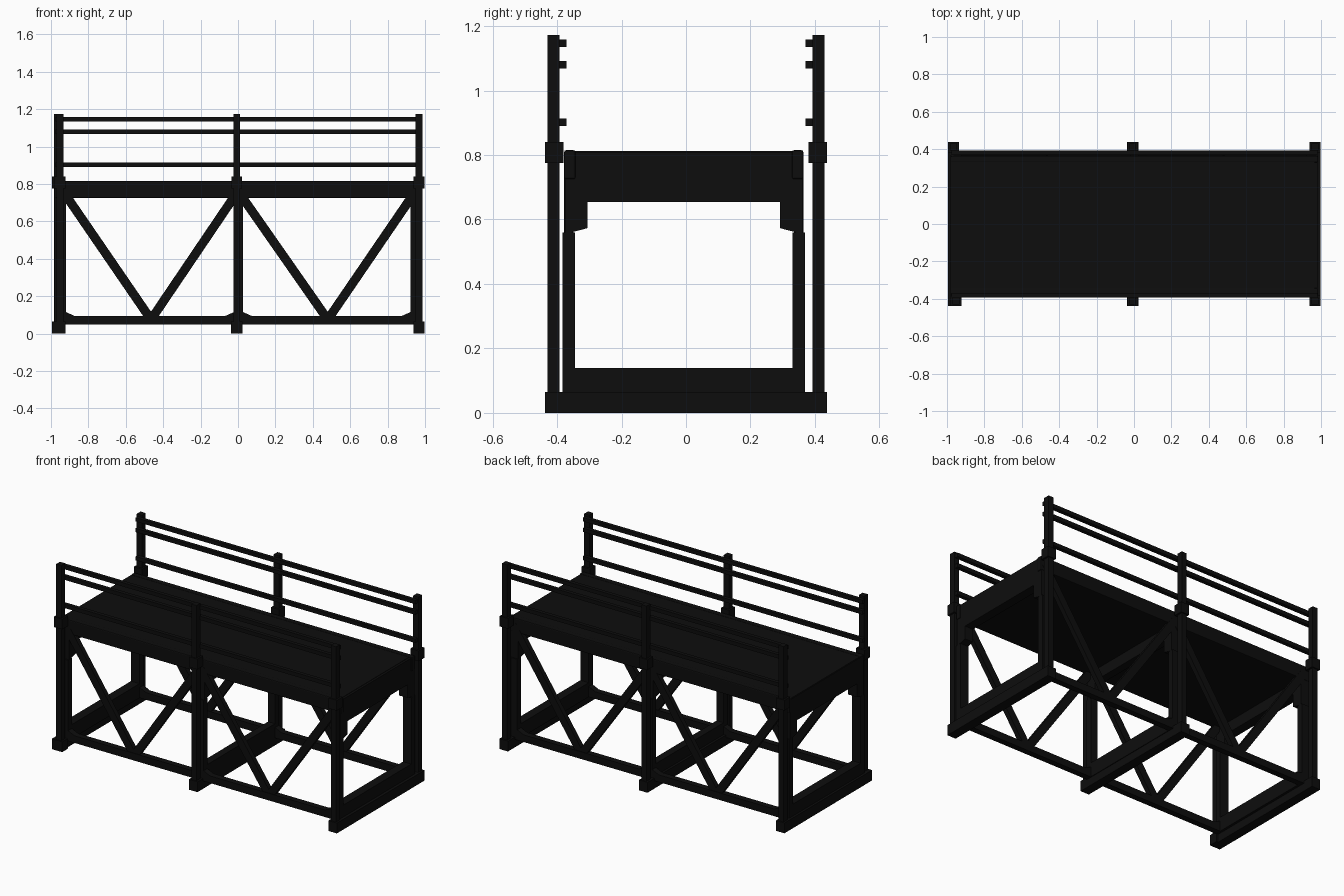
import bpy, bmesh, math
from mathutils import Vector

if "Cube" in bpy.data.objects:
    bpy.data.objects.remove(bpy.data.objects["Cube"])

black = bpy.data.materials.new("black_paint")
black.diffuse_color = (0.004, 0.004, 0.004, 1)
black.use_nodes = True
black.node_tree.nodes["Principled BSDF"].inputs["Base Color"].default_value = black.diffuse_color


def finish(name, bm):
    bmesh.ops.recalc_face_normals(bm, faces=bm.faces)
    me = bpy.data.meshes.new(name)
    bm.to_mesh(me)
    bm.free()
    ob = bpy.data.objects.new(name, me)
    bpy.context.collection.objects.link(ob)
    me.materials.append(black)
    return ob


def box(name, x, y, z):
    """Box from (min, max) pairs."""
    bm = bmesh.new()
    bmesh.ops.create_cube(bm, size=1)
    for v in bm.verts:
        v.co = Vector([(r[0] + r[1]) / 2 + c * (r[1] - r[0])
                       for r, c in zip((x, y, z), v.co)])
    return finish(name, bm)


def prism(name, pts, lo, hi, axis):
    """Extrude a 2D outline along x (outline in yz) or y (outline in xz)."""
    bm = bmesh.new()
    def put(p, d):
        return (d, p[0], p[1]) if axis == "x" else (p[0], d, p[1])
    f = bm.faces.new([bm.verts.new(put(p, lo)) for p in pts])
    ext = bmesh.ops.extrude_face_region(bm, geom=[f])["geom"]
    move = Vector((hi - lo, 0, 0)) if axis == "x" else Vector((0, hi - lo, 0))
    bmesh.ops.translate(bm, vec=move,
                        verts=[g for g in ext if isinstance(g, bmesh.types.BMVert)])
    return finish(name, bm)


def span(s, a, b, off=0.0):
    """Mirror a y range to side s, with an offset."""
    return tuple(sorted((s * a + off, s * b + off)))


OFF = -0.007                       # trusses sit slightly towards the front
stations = {"left": -0.965, "middle": -0.007, "right": 0.968}
columns = {"left": (-0.98, -0.92), "middle": (-0.022, 0.027), "right": (0.922, 0.98)}

# Deck slab
box("deck", (-0.975, 0.965), (-0.352, 0.338), (0.725, 0.812))

# Cross frames: foot beam, floor beam, deck beam
for n, x in stations.items():
    c = columns[n]
    box(n + "_foot_beam", (x - 0.03, x + 0.03), (-0.438, 0.438), (0, 0.065))
    box(n + "_floor_beam", c, (-0.35, 0.335), (0.05, 0.14))
    box(n + "_deck_beam", c, (-0.345, 0.33), (0.655, 0.81))

for side, s in (("front", -1), ("back", 1)):
    ty = span(s, 0.338, 0.376, OFF)
    # Side beam along the deck, and bottom chord
    edge = box(side + "_deck_edge", (-0.98, 0.985), span(s, 0.336, 0.371, OFF), (0.725, 0.815))
    bev = edge.modifiers.new("soft_edge", "BEVEL")
    bev.width = 0.006
    bev.segments = 2
    box(side + "_bottom_chord", (-0.95, 0.95), ty, (0.05, 0.095))

    # Zigzag braces
    nodes = [(-0.945, 0.775), (-0.465, 0.075), (-0.005, 0.755),
             (0.005, 0.755), (0.48, 0.075), (0.955, 0.77)]
    for i in (0, 1, 3, 4):
        a, b = Vector(nodes[i]), Vector(nodes[i + 1])
        d = (b - a).normalized()
        w = Vector((-d.y, d.x)) * 0.024
        prism("%s_brace_%d" % (side, i), [a + w, b + w, b - w, a - w],
              ty[0] + 0.004, ty[1] - 0.004, "y")

    # Small gussets on the bottom chord beside the columns
    for x, t in ((-0.92, 1), (-0.022, -1), (0.027, 1), (0.922, -1)):
        prism(side + "_gusset", [(x, 0.115), (x + t * 0.045, 0.095), (x, 0.095)],
              ty[0], ty[1], "y")

    for n, x in stations.items():
        c = columns[n]
        # Truss column with its notched upper bracket
        box("%s_%s_column" % (side, n), c, ty, (0.05, 0.56))
        prism("%s_%s_bracket" % (side, n),
              [(s * 0.299 + OFF, 0.573), (s * 0.368 + OFF, 0.555),
               (s * 0.368 + OFF, 0.81), (s * 0.299 + OFF, 0.81)], c[0], c[1], "x")
        # Guard post with sleeve
        if n == "left" and s < 0:
            x += 0.013
        py = span(s, 0.392, 0.43)
        box("%s_%s_guard_post" % (side, n), (x - 0.018, x + 0.018), py, (0.0, 1.173))
        box("%s_%s_sleeve" % (side, n), (x - 0.029, x + 0.029), span(s, 0.38, 0.438), (0.775, 0.84))
        box("%s_%s_foot" % (side, n), (x - 0.029, x + 0.029), span(s, 0.38, 0.438), (0.0, 0.065))

    # Guard rails
    for k, z in enumerate((0.902, 1.08, 1.147)):
        box("%s_rail_%d" % (side, k), (-0.975, 0.98), span(s, 0.37, 0.394), (z - 0.012, z + 0.012))
